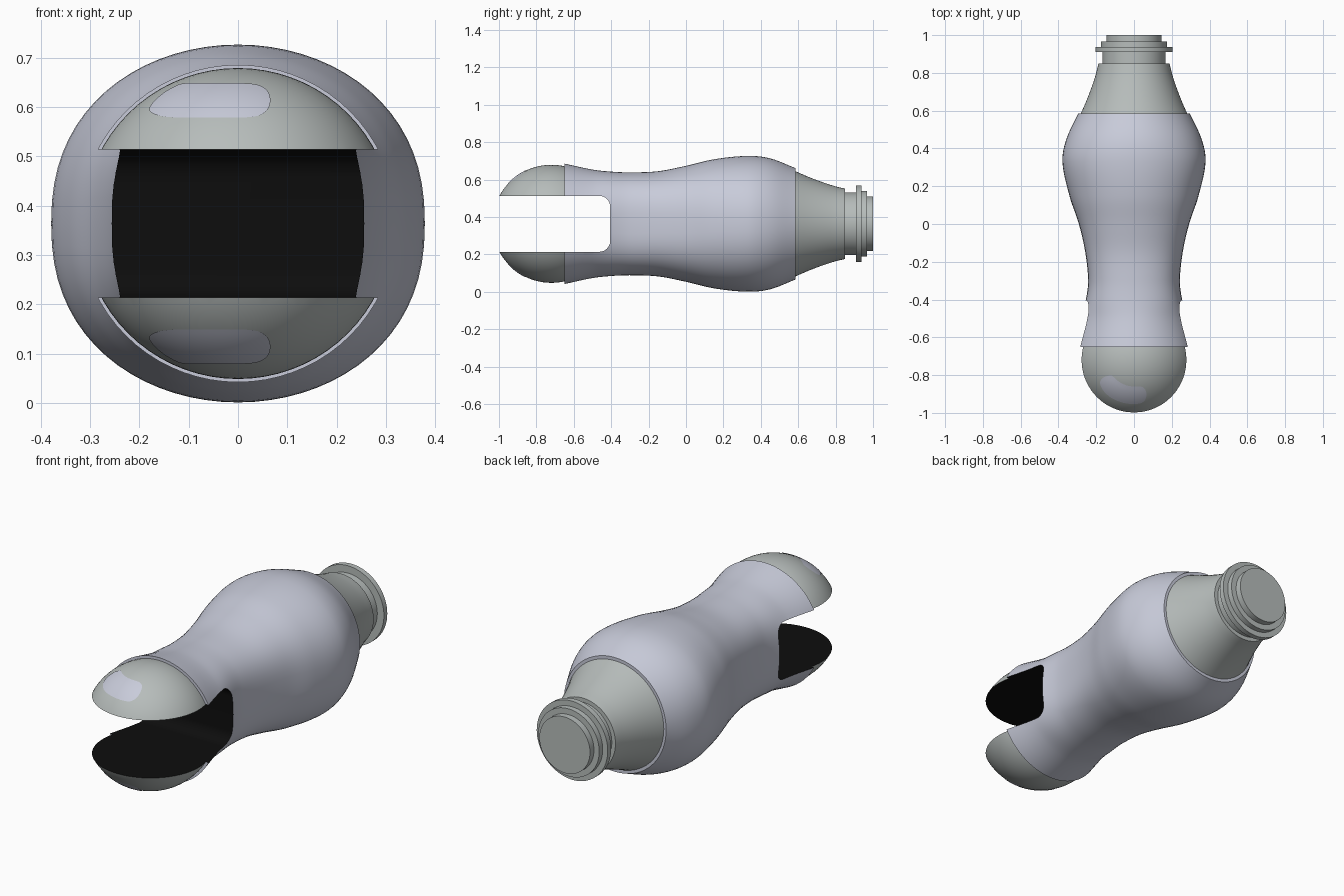
import bpy, bmesh, math

if "Cube" in bpy.data.objects:
    bpy.data.objects.remove(bpy.data.objects["Cube"])

ZC = 0.364      # height of the long axis
SLOT = 0.15     # half height of the front slot
SLOT_END = -0.405


def material(name, rgb):
    m = bpy.data.materials.new(name)
    m.diffuse_color = (*rgb, 1)
    m.use_nodes = True
    m.node_tree.nodes["Principled BSDF"].inputs["Base Color"].default_value = m.diffuse_color
    return m


LAVENDER = material("pale lavender grey", (0.58, 0.60, 0.70))
GREY = material("green grey", (0.47, 0.505, 0.495))
BLACK = material("black", (0.004, 0.004, 0.004))


def finish(bm, name, mats, angle=32):
    bmesh.ops.recalc_face_normals(bm, faces=bm.faces)
    me = bpy.data.meshes.new(name)
    bm.to_mesh(me)
    bm.free()
    for m in mats:
        me.materials.append(m)
    ob = bpy.data.objects.new(name, me)
    bpy.context.collection.objects.link(ob)
    smooth(ob, angle)
    return ob


def activate(ob):
    bpy.ops.object.select_all(action='DESELECT')
    ob.select_set(True)
    bpy.context.view_layer.objects.active = ob


def smooth(ob, angle=32):
    activate(ob)
    bpy.ops.object.shade_smooth_by_angle(angle=math.radians(angle))


def loft(name, stations, mats, seg=72):
    """Skin along y through (y, half width, half height, exponent) sections."""
    bm = bmesh.new()
    rings = []
    for y, a, h, q in stations:
        ring = []
        for i in range(seg):
            t = 2 * math.pi * i / seg
            c, s = math.cos(t), math.sin(t)
            z = math.copysign(abs(s) ** (2 / q), s)
            ring.append(bm.verts.new((a * c, y, ZC + h * z)))
        rings.append(ring)
    for r0, r1 in zip(rings, rings[1:]):
        for i in range(seg):
            j = (i + 1) % seg
            bm.faces.new((r0[i], r0[j], r1[j], r1[i]))
    bm.faces.new(rings[0])
    bm.faces.new(rings[-1])
    return finish(bm, name, mats)


def refine(keys, steps=6):
    """Smooth cubic interpolation between key sections."""
    n = len(keys)

    def slope(i, k):
        lo, hi = max(i - 1, 0), min(i + 1, n - 1)
        return (keys[hi][k] - keys[lo][k]) / (keys[hi][0] - keys[lo][0])

    out = []
    for i in range(n - 1):
        d = keys[i + 1][0] - keys[i][0]
        for s in range(steps):
            t = s / steps
            row = [keys[i][0] + d * t]
            for k in (1, 2, 3):
                row.append((2*t**3 - 3*t*t + 1) * keys[i][k]
                           + (t**3 - 2*t*t + t) * d * slope(i, k)
                           + (3*t*t - 2*t**3) * keys[i + 1][k]
                           + (t**3 - t*t) * d * slope(i + 1, k))
            out.append(row)
    out.append(list(keys[-1]))
    return out


# waisted main body
body = loft("body", refine([
    (-0.65, 0.322, 0.322, 2.0), (-0.5, 0.285, 0.29, 2.1),
    (-0.4, 0.255, 0.279, 2.8), (-0.3, 0.243, 0.275, 3.0),
    (-0.15, 0.258, 0.281, 2.9), (0.0, 0.292, 0.31, 2.7),
    (0.15, 0.342, 0.345, 2.4), (0.33, 0.379, 0.363, 2.3),
    (0.45, 0.358, 0.35, 2.2), (0.585, 0.295, 0.298, 2.0)]), [LAVENDER, BLACK])

# spherical nose
NY, NR = -0.72, 0.3155
nose_rows = []
for i in range(29):
    ang = math.radians(-14 + i * 103.5 / 28)
    r = NR * math.cos(ang)
    nose_rows.append((NY - NR * math.sin(ang), r, r, 2))
nose = loft("nose", nose_rows, [GREY, BLACK])

# slot cutter with rounded inner corners
bm = bmesh.new()
R = 0.06
outline = [(-1.2, -SLOT)]
for sgn, start in ((-1, -90), (1, 0)):
    for i in range(9):
        t = math.radians(start + i * 90 / 8)
        outline.append((SLOT_END - R + R * math.cos(t),
                        sgn * (SLOT - R) + R * math.sin(t)))
outline.append((-1.2, SLOT))
face = bm.faces.new([bm.verts.new((-0.6, y, ZC + z)) for y, z in outline])
ext = bmesh.ops.extrude_face_region(bm, geom=[face], use_keep_orig=True)
bmesh.ops.translate(bm, vec=(1.2, 0, 0),
                    verts=[v for v in ext['geom'] if isinstance(v, bmesh.types.BMVert)])
cutter = finish(bm, "slot_cutter", [BLACK])
cutter.hide_render = True

# cut the slot and paint its walls black
for ob in (body, nose):
    activate(ob)
    mod = ob.modifiers.new("slot", 'BOOLEAN')
    mod.operation = 'DIFFERENCE'
    mod.solver = 'EXACT'
    mod.object = cutter
    bpy.ops.object.modifier_move_to_index(modifier="slot", index=0)
    bpy.ops.object.modifier_apply(modifier="slot")
    me = ob.data
    for p in me.polygons:
        inside = all(abs(me.vertices[v].co.z - ZC) < SLOT + 0.0005
                     and me.vertices[v].co.y < SLOT_END + 0.0005 for v in p.vertices)
        p.material_index = 1 if inside and abs(p.normal.x) < 0.3 else 0
    smooth(ob)
bpy.data.objects.remove(cutter)

# pale rounded patches on the upper and lower nose
for label, sgn in (("upper", 1), ("lower", -1)):
    bm = bmesh.new()
    NU, NV = 24, 8
    grid = []
    for i in range(NU + 1):
        u = -math.cos(math.pi * i / NU)
        reach = max(1 - abs(u) ** 7, 0.0) ** 0.5
        x = -0.057 + 0.123 * u
        top = min(0.285, math.sqrt(0.307 ** 2 - x * x))  # stay on the dome
        mid, half = (top + 0.215) / 2, (top - 0.215) / 2
        col = []
        for j in range(NV + 1):
            z = mid + half * reach * (2 * j / NV - 1)
            y = NY - math.sqrt((NR + 0.002) ** 2 - x * x - z * z)
            col.append(bm.verts.new((x, y, ZC + sgn * z)))
        grid.append(col)
    for i in range(NU):
        for j in range(NV):
            bm.faces.new((grid[i][j], grid[i + 1][j], grid[i + 1][j + 1], grid[i][j + 1]))
    bmesh.ops.remove_doubles(bm, verts=bm.verts, dist=1e-5)
    patch = finish(bm, label + "_patch", [LAVENDER])
    if sum(p.normal.y for p in patch.data.polygons) > 0:
        patch.data.flip_normals()

# flared rear collar
loft("collar", refine([(y, r, r, 2) for y, r in (
    (0.57, 0.288), (0.65, 0.253), (0.72, 0.226), (0.79, 0.203), (0.85, 0.188))], 4), [GREY])

# stepped rings of the rear plug
for name, y0, y1, r in (("plug_neck", 0.84, 0.915, 0.167), ("plug_flange", 0.91, 0.938, 0.205),
                        ("plug_step", 0.93, 0.967, 0.176), ("plug_end", 0.96, 1.0, 0.146)):
    loft(name, [(y0, r, r, 2), (y1, r, r, 2)], [GREY])
